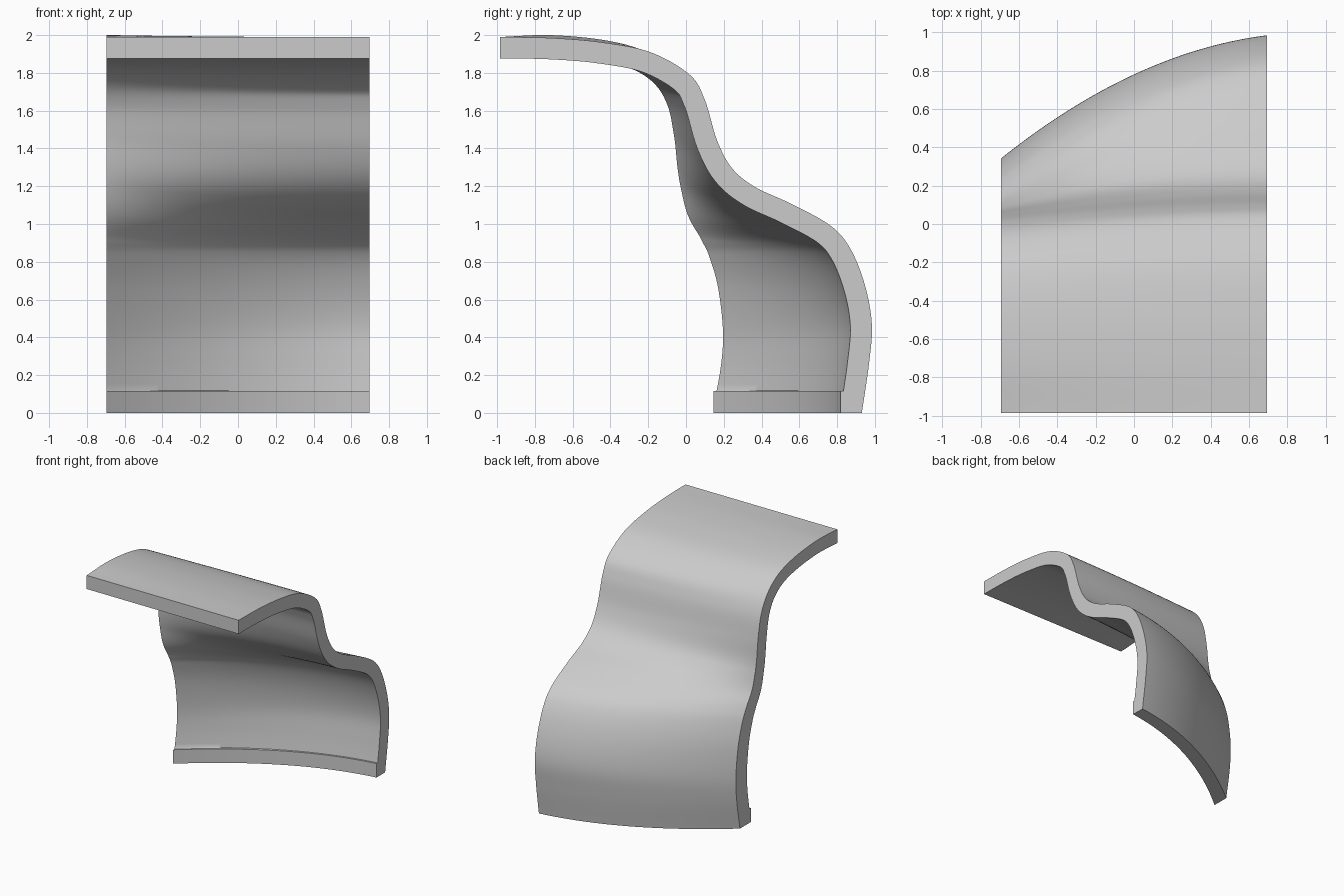
import bpy
import bmesh
from mathutils import Vector

cube = bpy.data.objects.get("Cube")
if cube:
    bpy.data.objects.remove(cube, do_unlink=True)

HALF_WIDTH, FRONT, THICK, LIP = 0.695, -0.985, 0.113, 0.115
COLUMNS, STEPS = 40, 8

# Outer profiles (y, z) of the two ends, from the front edge down to the floor
LEFT = [(-.985, 1.99), (-.72, 1.985), (-.455, 1.963), (-.19, 1.91), (.02, 1.79),
        (.10, 1.656), (.164, 1.444), (.243, 1.296), (.365, 1.196), (.55, 1.11),
        (.76, .995), (.868, .873), (.947, .677), (.984, .466), (.968, .254), (.931, 0)]
RIGHT = [(-.985, 1.99), (-.72, 2.0), (-.43, 1.973), (-.22, 1.915), (-.075, 1.81),
         (.01, 1.665), (.05, 1.48), (.07, 1.31), (.09, 1.21), (.13, 1.085),
         (.20, .975), (.255, .87), (.31, .69), (.34, .45), (.33, .25), (.287, 0)]


def smooth_profile(points):
    """Catmull-Rom curve through the points."""
    p = [Vector(q) for q in points]
    p = [2 * p[0] - p[1]] + p + [2 * p[-1] - p[-2]]
    out = []
    for a, b, c, d in zip(p, p[1:], p[2:], p[3:]):
        for s in range(STEPS):
            t = s / STEPS
            out.append(b + (c - a) * t / 2 + (2 * a - 5 * b + 4 * c - d) * t**2 / 2
                       + (3 * b - a - 3 * c + d) * t**3 / 2)
    return out + [p[-2]]


left, right = smooth_profile(LEFT), smooth_profile(RIGHT)
last = len(left) - 1


def section(u):
    """Closed cross-section at u (0 = right end, 1 = left end)."""
    blend = u * (1.73 - 0.73 * u)
    slope = (1.73 - 1.46 * u) / (2 * HALF_WIDTH)
    outer = [r.lerp(l, blend) for r, l in zip(right, left)]
    inner = []
    for i, p in enumerate(outer):
        tangent = outer[min(i + 1, last)] - outer[max(i - 1, 0)]
        normal = Vector((-tangent.y, tangent.x)).normalized()
        # keep the wall thickness true where the sheet runs oblique to x
        lean = normal.dot(left[i] - right[i]) * slope
        q = p - normal * THICK * (1 + lean * lean) ** 0.5
        inner.append(Vector((q.x if i else FRONT, max(q.y, LIP))))
    lip_foot = Vector((inner[-1].x, 0))
    x = HALF_WIDTH * (2 * u - 1)
    return [(x, q.x, q.y) for q in outer + [lip_foot] + inner[::-1]]


# Curved panel: loft of the cross-sections, with flat ends
bm = bmesh.new()
rings = [[bm.verts.new(co) for co in section(i / COLUMNS)] for i in range(COLUMNS + 1)]
count = len(rings[0])
for a, b in zip(rings, rings[1:]):
    for j in range(count):
        k = (j + 1) % count
        bm.faces.new((a[j], a[k], b[k], b[j]))
for ring in (rings[0], rings[-1]):
    for j in range(last):
        bm.faces.new((ring[j], ring[j + 1], ring[count - 2 - j], ring[count - 1 - j]))
    bm.faces.new(ring[last:last + 3])
bmesh.ops.recalc_face_normals(bm, faces=bm.faces)

mesh = bpy.data.meshes.new("curved_panel")
bm.to_mesh(mesh)
bm.free()
panel = bpy.data.objects.new("curved_panel", mesh)
bpy.context.collection.objects.link(panel)

# Plain grey finish
grey = bpy.data.materials.new("light_grey")
grey.use_nodes = True
colour = (0.6, 0.6, 0.6, 1)
grey.diffuse_color = colour
for node in grey.node_tree.nodes:
    if node.type == 'BSDF_PRINCIPLED':
        node.inputs["Base Color"].default_value = colour
mesh.materials.append(grey)

# Smooth curves, crisp edges
bpy.ops.object.select_all(action='DESELECT')
panel.select_set(True)
bpy.context.view_layer.objects.active = panel
bpy.ops.object.shade_smooth_by_angle(angle=0.6)
